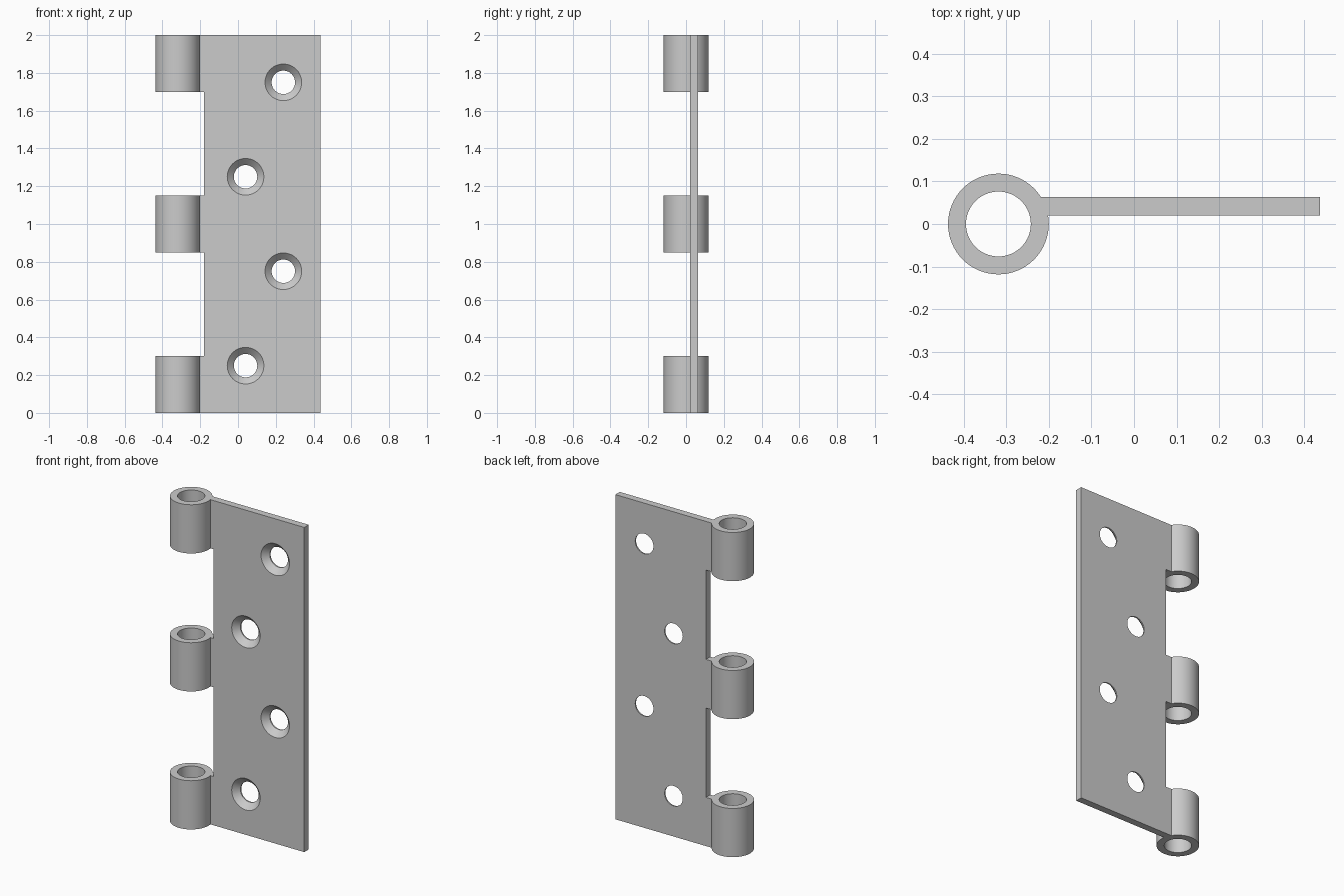
import bpy, bmesh, math
from mathutils import Matrix

if "Cube" in bpy.data.objects:
    bpy.data.objects.remove(bpy.data.objects["Cube"])

# Main dimensions
PIN_X, R_OUT, R_IN = -0.319, 0.1185, 0.0763
Y_FRONT, Y_BACK = 0.020, 0.063
X_EDGE, X_GAP, X_TAB = 0.4375, -0.18, -0.23
KNUCKLES = [(0, 0.3), (0.85, 1.15), (1.7, 2)]
HOLES = [(0.04, 0.25), (0.24, 0.75), (0.04, 1.25), (0.24, 1.75)]

steel = bpy.data.materials.new("grey steel")
steel.use_nodes = True
steel.diffuse_color = (0.6, 0.6, 0.6, 1)
steel.node_tree.nodes["Principled BSDF"].inputs["Base Color"].default_value = (0.6, 0.6, 0.6, 1)


def make_object(name, bm):
    bmesh.ops.recalc_face_normals(bm, faces=bm.faces)
    mesh = bpy.data.meshes.new(name)
    bm.to_mesh(mesh)
    bm.free()
    mesh.materials.append(steel)
    obj = bpy.data.objects.new(name, mesh)
    bpy.context.collection.objects.link(obj)
    return obj


def lathe(bm, profile, segments, matrix, tube):
    """Revolve (radius, height) points round z; a tube closes on itself, a solid gets end caps."""
    rings = []
    for r, h in profile:
        rings.append([bm.verts.new(matrix @ Matrix.Rotation(2 * math.pi * i / segments, 4, 'Z')
                                   @ Matrix.Translation((r, 0, h)).translation)
                      for i in range(segments)])
    pairs = list(zip(rings, rings[1:]))
    if tube:
        pairs.append((rings[-1], rings[0]))
    else:
        bm.faces.new(rings[0])
        bm.faces.new(rings[-1])
    for a, b in pairs:
        for i in range(segments):
            j = (i + 1) % segments
            bm.faces.new((a[i], a[j], b[j], b[i]))


def apply_boolean(target, tool, operation):
    mod = target.modifiers.new(operation.lower(), 'BOOLEAN')
    mod.operation, mod.solver, mod.object = operation, 'EXACT', tool
    bpy.context.view_layer.update()
    with bpy.context.temp_override(object=target, active_object=target):
        bpy.ops.object.modifier_apply(modifier=mod.name)
    bpy.data.objects.remove(tool)


# Flat leaf with a tab reaching into each knuckle wall
outline = [(X_EDGE, 2), (X_EDGE, 0)]
for z0, z1 in KNUCKLES:
    tab = [(X_GAP, z0), (X_TAB, z0), (X_TAB, z1), (X_GAP, z1)]
    outline += [p for p in tab if not (p[0] == X_GAP and p[1] in (0, 2))]
bm = bmesh.new()
face = bm.faces.new([bm.verts.new((x, Y_FRONT, z)) for x, z in outline])
extruded = bmesh.ops.extrude_face_region(bm, geom=[face])
bmesh.ops.translate(bm, vec=(0, Y_BACK - Y_FRONT, 0),
                    verts=[v for v in extruded["geom"] if isinstance(v, bmesh.types.BMVert)])
leaf = make_object("hinge_leaf", bm)

# Countersunk screw holes, wide at the front
bm = bmesh.new()
for x, z in HOLES:
    m = Matrix.Translation((x, Y_FRONT, z)) @ Matrix.Rotation(-math.pi / 2, 4, 'X')
    lathe(bm, [(0.107, -0.01), (0.062, 0.035), (0.062, 0.06)], 48, m, False)
apply_boolean(leaf, make_object("screw_hole_cutter", bm), 'DIFFERENCE')

# Hollow knuckles for the pin
bm = bmesh.new()
for z0, z1 in KNUCKLES:
    lathe(bm, [(R_OUT, z0), (R_OUT, z1), (R_IN, z1), (R_IN, z0)], 64,
          Matrix.Translation((PIN_X, 0, 0)), True)
apply_boolean(leaf, make_object("knuckles", bm), 'UNION')

# Smooth round walls, crisp edges
bpy.ops.object.select_all(action='DESELECT')
leaf.select_set(True)
bpy.context.view_layer.objects.active = leaf
bpy.ops.object.shade_smooth_by_angle(angle=math.radians(25))
